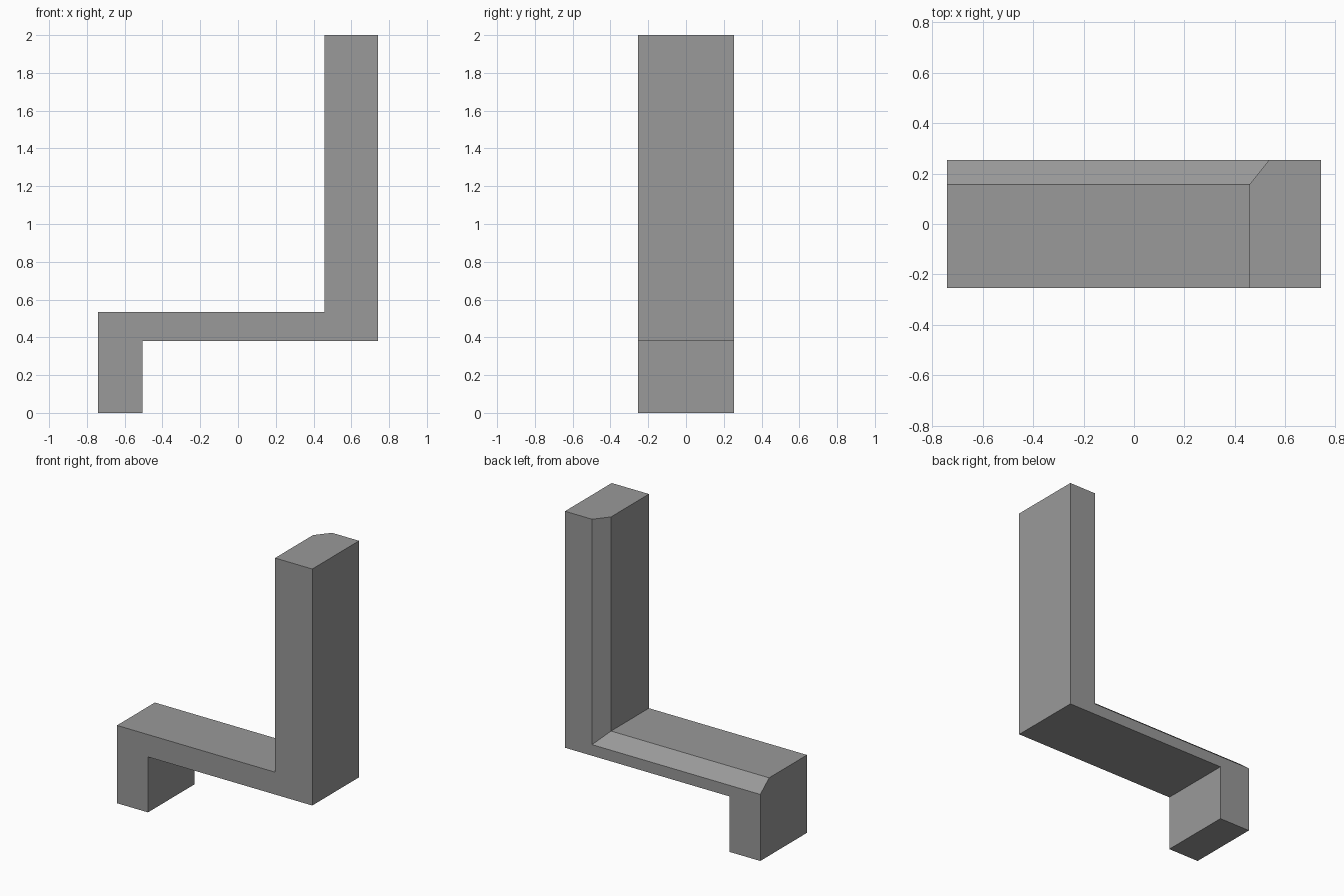
import bpy
import bmesh

cube = bpy.data.objects.get("Cube")
if cube:
    bpy.data.objects.remove(cube, do_unlink=True)

# Plain grey finish
grey = bpy.data.materials.new("plain_grey")
grey.use_nodes = True
color = (0.32, 0.32, 0.32, 1)
grey.diffuse_color = color
grey.node_tree.nodes["Principled BSDF"].inputs["Base Color"].default_value = color

HALF_X, HALF_Y = 0.74, 0.253
LEG_X, POST_X = -0.505, 0.458
SEAT_BOTTOM, SEAT_TOP, TOP = 0.38, 0.533, 2.0
CHAMFER_Y, CHAMFER = 0.157, 0.077


def profile(cut):
    """Side outline; cut pulls in the seat top and the inner post face."""
    return [
        (-HALF_X, 0), (LEG_X, 0), (LEG_X, SEAT_BOTTOM), (HALF_X, SEAT_BOTTOM),
        (HALF_X, TOP), (POST_X + cut, TOP),
        (POST_X + cut, SEAT_TOP - cut), (-HALF_X, SEAT_TOP - cut),
    ]


# Body lofted front to back, the last span forming the mitred chamfer
bm = bmesh.new()
sections = [(-HALF_Y, 0), (CHAMFER_Y, 0), (HALF_Y, CHAMFER)]
rings = [[bm.verts.new((x, y, z)) for x, z in profile(cut)] for y, cut in sections]
for a, b in zip(rings, rings[1:]):
    for i in range(len(a)):
        j = (i + 1) % len(a)
        bm.faces.new((a[i], a[j], b[j], b[i]))
bm.faces.new(rings[0])
bm.faces.new(rings[-1])

# Merge coplanar side faces into clean flat panels
bmesh.ops.recalc_face_normals(bm, faces=bm.faces)
bmesh.ops.dissolve_limit(bm, angle_limit=0.01, verts=bm.verts, edges=bm.edges)

mesh = bpy.data.meshes.new("chair_body")
bm.to_mesh(mesh)
bm.free()
mesh.materials.append(grey)
body = bpy.data.objects.new("chair_body", mesh)
bpy.context.collection.objects.link(body)
